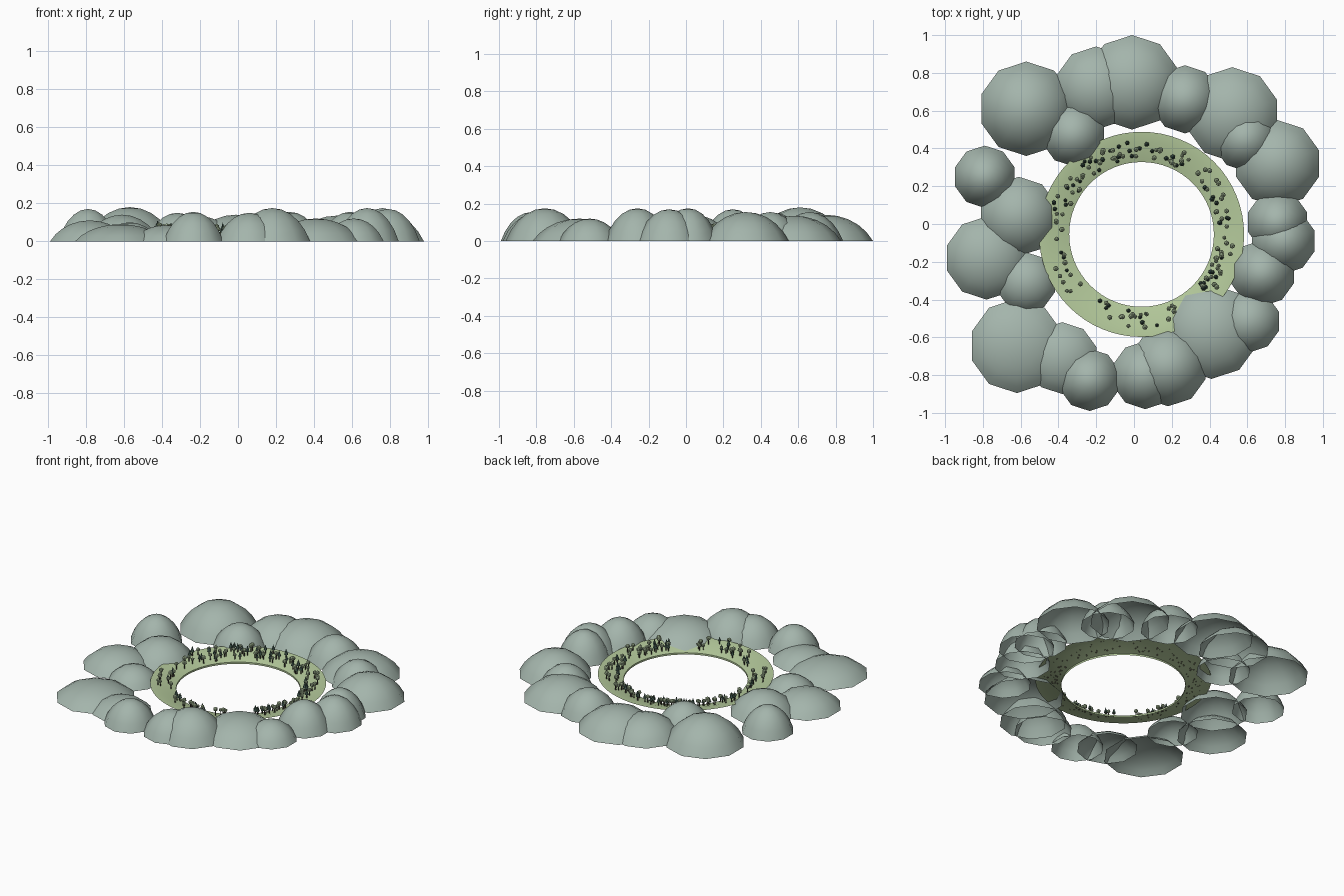
import bpy, bmesh, math, random
from mathutils import Matrix, Vector

random.seed(7)
cube = bpy.data.objects.get("Cube")
if cube:
    bpy.data.objects.remove(cube, do_unlink=True)


def material(name, rgb):
    m = bpy.data.materials.new(name)
    m.use_nodes = True
    m.diffuse_color = (*rgb, 1)
    m.node_tree.nodes["Principled BSDF"].inputs["Base Color"].default_value = (*rgb, 1)
    return m


hill_mat = material("grey green rock", (0.37, 0.46, 0.41))
grass_mat = material("pale grass", (0.46, 0.59, 0.33))
leaf_mat = material("sage leaves", (0.36, 0.46, 0.29))
pine_mat = material("dark pine", (0.07, 0.13, 0.10))
trunk_mat = material("dark bark", (0.08, 0.07, 0.05))


def finish(bm, name, mats, smooth=True):
    me = bpy.data.meshes.new(name)
    for f in bm.faces:
        f.smooth = smooth
    bm.to_mesh(me)
    bm.free()
    for m in mats:
        me.materials.append(m)
    ob = bpy.data.objects.new(name, me)
    bpy.context.collection.objects.link(ob)
    return ob


def lathe(bm, profile, sides, centre, turn=0.0):
    """Spin (radius, height) points around a vertical axis; radius 0 makes a tip."""
    rings = []
    for r, z in profile:
        n = sides if r > 0 else 1
        rings.append([bm.verts.new((centre[0] + r * math.cos(turn + math.tau * i / sides),
                                    centre[1] + r * math.sin(turn + math.tau * i / sides), z))
                      for i in range(n)])
    for a, b in zip(rings, rings[1:]):
        for i in range(sides):
            j = (i + 1) % sides
            if len(b) == 1:
                bm.faces.new((a[i], a[j], b[0]))
            else:
                bm.faces.new((a[i], a[j], b[j], b[i]))


# Hills: x, y, radius, height of each ten-sided dome
hills = [
    (-.57, .61, .25, .18), (-.20, .72, .22, .13), (-.01, .75, .25, .14),
    (.27, .66, .18, .155), (.52, .58, .25, .135), (.59, .45, .17, .155),
    (.76, .32, .23, .155), (.76, .01, .165, .175), (.79, -.09, .175, .17),
    (.68, -.26, .175, .175), (.61, -.515, .165, .12), (.41, -.57, .25, .12),
    (.18, -.755, .21, .175), (.06, -.80, .18, .15), (-.235, -.825, .165, .155),
    (-.38, -.71, .19, .085), (-.62, -.645, .25, .09), (-.57, -.31, .16, .10),
    (-.78, -.18, .22, .11), (-.61, .04, .21, .14), (-.79, .25, .165, .17),
    (-.32, .475, .17, .15)]
CAP, STEPS = math.radians(62), 5
for n, (x, y, r, h) in enumerate(hills, 1):
    profile = []
    for k in range(STEPS, -1, -1):
        t = CAP * k / STEPS
        profile.append((r * math.sin(t) / math.sin(CAP),
                        h * (math.cos(t) - math.cos(CAP)) / (1 - math.cos(CAP))))
    bm = bmesh.new()
    lathe(bm, profile, 10, (x, y), math.pi / 2)
    finish(bm, f"hill_{n}", [hill_mat])

# Grass ring: short inner wall, bowl slope, flatter outer rim
CX, CY = .04, -.055
INNER, BEND, OUTER = .383, .49, .543
LOW, HIGH = .012, .048
bm = bmesh.new()
lathe(bm, [(OUTER, HIGH), (BEND, HIGH - .004), (INNER, LOW), (INNER, 0)], 64, (CX, CY))
bmesh.ops.reverse_faces(bm, faces=bm.faces)
bmesh.ops.recalc_face_normals(bm, faces=bm.faces)
if sum(f.normal.z for f in bm.faces) < 0:
    bmesh.ops.reverse_faces(bm, faces=bm.faces)
ring = finish(bm, "grass_ring", [grass_mat])
ring.data.set_sharp_from_angle(angle=math.radians(15))


# Trees: a trunk with a round crown or a pine cone
def paint(verts, index):
    for f in {f for v in verts for f in v.link_faces}:
        f.material_index = index


def tree(bm, pos, size, pine):
    place = Matrix.Translation(pos) @ Matrix.Rotation(random.uniform(0, 6), 4, "Z") @ Matrix.Scale(size, 4)
    trunk = bmesh.ops.create_cone(bm, segments=5, radius1=.004, radius2=.003, depth=.03,
                                  matrix=place @ Matrix.Translation((0, 0, .01)))
    paint(trunk["verts"], 0)
    if pine:
        crown = bmesh.ops.create_cone(bm, segments=6, radius1=.012, radius2=0, depth=.036, cap_ends=True,
                                      matrix=place @ Matrix.Translation((0, 0, .04)))
    else:
        crown = bmesh.ops.create_icosphere(bm, subdivisions=1, radius=.014,
                                           matrix=place @ Matrix.Translation((0, 0, .034)))
    paint(crown["verts"], 1)


round_bm, pine_bm = bmesh.new(), bmesh.new()
# angular groves in degrees: start, end, number of trees
groves = [(-38, 18, 34), (22, 48, 14), (55, 105, 26), (105, 185, 46),
          (190, 220, 12), (234, 250, 5), (255, 292, 17), (292, 322, 16)]
for start, end, count in groves:
    for _ in range(count):
        a = math.radians(random.uniform(start, end))
        d = random.uniform(.405, .495)
        x, y = CX + d * math.cos(a), CY + d * math.sin(a)
        if any(math.hypot(x - hx, y - hy) < hr * .9 for hx, hy, hr, _h in hills):
            continue
        z = LOW + (HIGH - LOW) * min(1, (d - INNER) / (BEND - INNER))
        pine = random.random() < .35
        tree(pine_bm if pine else round_bm, Vector((x, y, z)), random.uniform(.8, 1.15), pine)
finish(round_bm, "round_trees", [trunk_mat, leaf_mat], smooth=False)
finish(pine_bm, "pine_trees", [trunk_mat, pine_mat], smooth=False)
